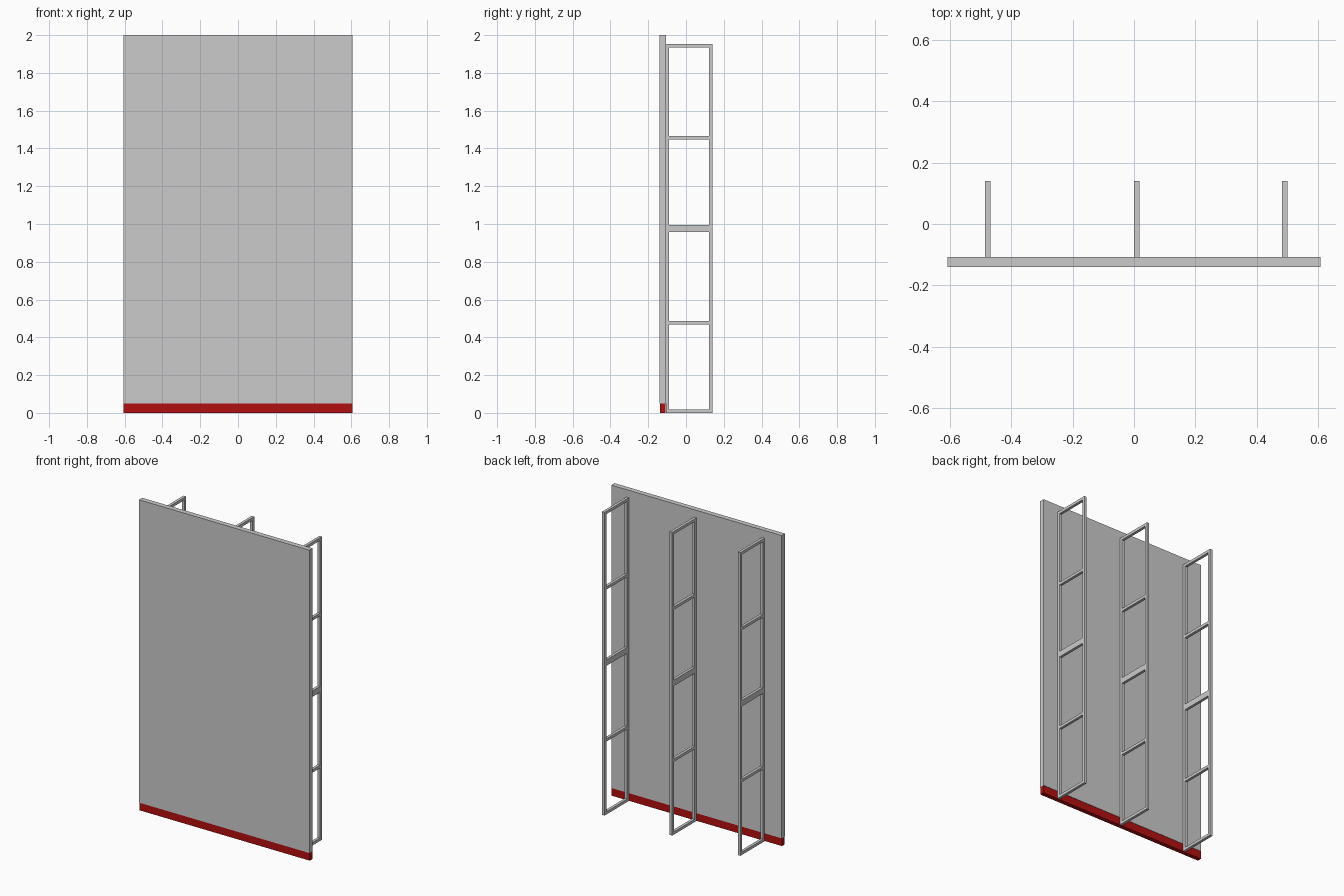
import bpy

if "Cube" in bpy.data.objects:
    bpy.data.objects.remove(bpy.data.objects["Cube"])


def box(name, x, y, z):
    """Box from (min, max) ranges on each axis."""
    bpy.ops.mesh.primitive_cube_add(
        size=1, location=[(a + b) / 2 for a, b in (x, y, z)])
    ob = bpy.context.object
    ob.name = name
    ob.scale = [b - a for a, b in (x, y, z)]
    bpy.ops.object.transform_apply(location=False, rotation=False, scale=True)
    return ob


# Wall panel
HALF_W = 0.607
box("wall_panel", (-HALF_W, HALF_W), (-0.14, -0.107), (0.05, 2.0))

# Red skirting strip under the panel
skirting = box("skirting", (-HALF_W, HALF_W), (-0.137, -0.109), (0.0, 0.05))
red = bpy.data.materials.new("dark_red")
red.diffuse_color = (0.45, 0.005, 0.005, 1)
red.use_nodes = True
red.node_tree.nodes["Principled BSDF"].inputs["Base Color"].default_value = red.diffuse_color
skirting.data.materials.append(red)

# Support frames behind the panel: two posts joined by five rails
Y0, Y1, T, TOP = -0.107, 0.14, 0.018, 1.952
rails = [(0.0, 0.018), (0.469, 0.487), (0.957, 0.995),
         (1.448, 1.466), (TOP - T, TOP)]
for label, cx in (("left", -0.477), ("middle", 0.009), ("right", 0.491)):
    x = (cx - T / 2, cx + T / 2)
    parts = [box(f"{label}_support_frame", x, (Y0, Y0 + T), (0, TOP)),
             box("back_post", x, (Y1 - T, Y1), (0, TOP))]
    parts += [box("rail", x, (Y0 + T, Y1 - T), z) for z in rails]
    bpy.ops.object.select_all(action='DESELECT')
    for p in parts:
        p.select_set(True)
    bpy.context.view_layer.objects.active = parts[0]
    bpy.ops.object.join()
